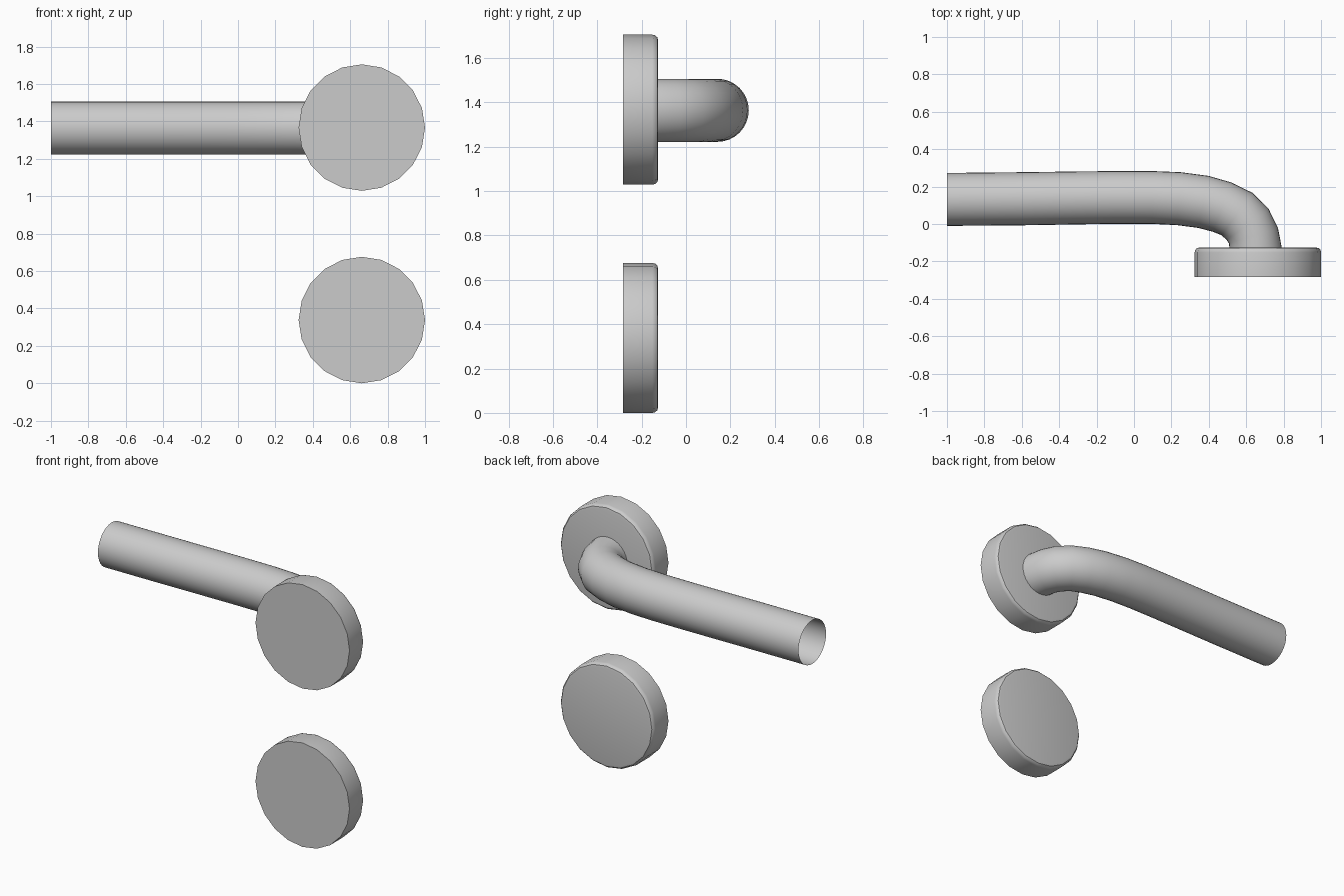
import bpy, bmesh, math

if "Cube" in bpy.data.objects:
    bpy.data.objects.remove(bpy.data.objects["Cube"])

UPPER_Z, LOWER_Z = 1.367, 0.338


def finish(bm, name):
    bmesh.ops.recalc_face_normals(bm, faces=bm.faces)
    mesh = bpy.data.meshes.new(name)
    bm.to_mesh(mesh)
    bm.free()
    ob = bpy.data.objects.new(name, mesh)
    bpy.context.collection.objects.link(ob)
    bpy.ops.object.select_all(action='DESELECT')
    bpy.context.view_layer.objects.active = ob
    ob.select_set(True)
    bpy.ops.object.shade_smooth_by_angle(angle=math.radians(35))
    return ob


def skin(bm, rings):
    for a, b in zip(rings, rings[1:]):
        n = len(a)
        for i in range(n):
            j = (i + 1) % n
            bm.faces.new((a[i], a[j], b[j], b[i]))


# Round wall plates: flat front, softened back rim
def rose(name, z, sides=20):
    bm = bmesh.new()
    profile = [(0.338, -0.283), (0.338, -0.152), (0.335, -0.139),
               (0.326, -0.129), (0.312, -0.126)]
    rings = []
    for r, y in profile:
        angles = [2 * math.pi * i / sides for i in range(sides)]
        rings.append([bm.verts.new((0.662 + r * math.cos(t), y, z + r * math.sin(t)))
                      for t in angles])
    skin(bm, rings)
    bm.faces.new(rings[0])
    bm.faces.new(rings[-1])
    return finish(bm, name)


rose("handle_rose", UPPER_Z)
rose("lock_rose", LOWER_Z)

# Hollow lever: each section spans an outer and an inner (x, y) point
sections = [
    ((-1.0, 0.273), (-1.0, -0.01)),
    ((-0.6, 0.277), (-0.6, -0.007)),
    ((-0.3, 0.281), (-0.3, -0.002)),
    ((-0.1, 0.283), (-0.1, 0.001)),
    ((0.10, 0.283), (0.09, 0.001)),
    ((0.25, 0.277), (0.23, -0.006)),
    ((0.40, 0.257), (0.345, -0.021)),
    ((0.52, 0.222), (0.42, -0.041)),
    ((0.635, 0.166), (0.468, -0.06)),
    ((0.72, 0.080), (0.495, -0.085)),
    ((0.77, -0.022), (0.508, -0.105)),
    ((0.79, -0.126), (0.510, -0.126)),
]
bm = bmesh.new()
rings = []
for (ox, oy), (ix, iy) in sections:
    ring = []
    for i in range(32):
        t = 2 * math.pi * i / 32
        k = math.cos(t) / 2
        ring.append(bm.verts.new(((ox + ix) / 2 + (ox - ix) * k,
                                  (oy + iy) / 2 + (oy - iy) * k,
                                  UPPER_Z - 0.003 + 0.142 * math.sin(t))))
    rings.append(ring)
skin(bm, rings)
finish(bm, "lever_handle")
